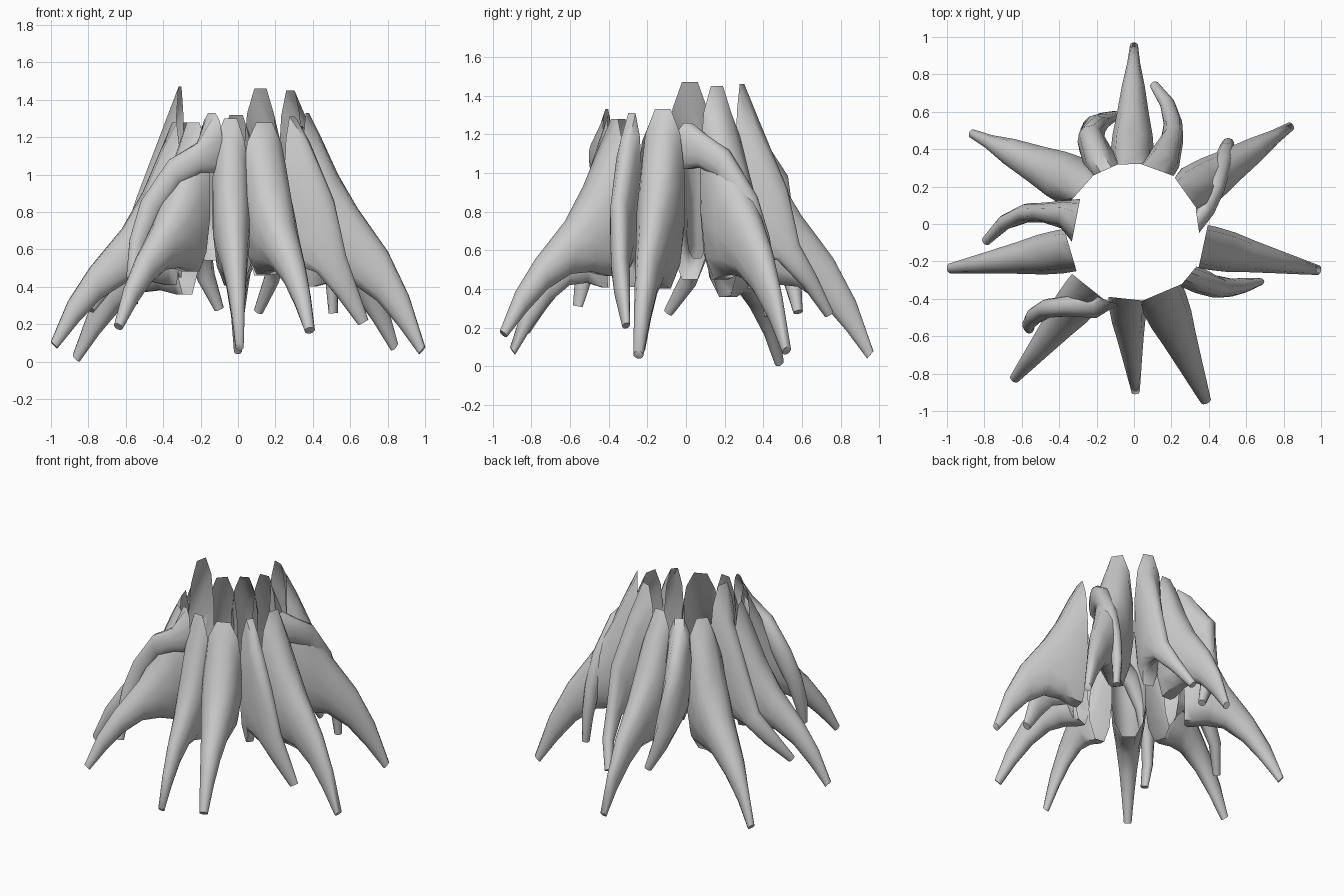
import bpy, math
from mathutils import Vector as V

SIDES = 12
CENTRE = V((0, -0.04, 0))


def loft(name, rings):
    """Open-based tube through rings of (top, bottom, side vector), capped at the tip."""
    verts, faces = [], []
    for i, (top, bot, side) in enumerate(rings):
        mid, up = (top + bot) / 2, (top - bot) / 2
        power = 0.78 if i < 3 else 0.95  # blunter section near the trunk
        for k in range(SIDES):
            a = 2 * math.pi * (k + 0.5) / SIDES
            s = math.copysign(abs(math.sin(a)) ** power, math.sin(a))
            verts.append(mid + up * (math.cos(a) / 0.966) + side * s)
    for i in range(len(rings) - 1):
        for k in range(SIDES):
            a, b = i * SIDES + k, i * SIDES + (k + 1) % SIDES
            faces.append((a, b, b + SIDES, a + SIDES))
    last = (len(rings) - 1) * SIDES
    faces.append(tuple(range(last, last + SIDES)))
    mesh = bpy.data.meshes.new(name)
    mesh.from_pydata(verts, [], faces)
    obj = bpy.data.objects.new(name, mesh)
    bpy.context.collection.objects.link(obj)
    bpy.context.view_layer.objects.active = obj
    obj.select_set(True)
    bpy.ops.object.shade_smooth_by_angle(angle=math.radians(60))
    obj.select_set(False)


def flat_side(d):
    return V((d.y, -d.x, 0)).normalized()


# Shared fin outline: (run, height) on top, (run, height) below, width factor
FIN = [((0.0, 1.0), (0.0, 0.28), 1.0),
       ((0.10, 0.88), (0.06, 0.28), 1.0),
       ((0.25, 0.69), (0.22, 0.30), 0.92),
       ((0.42, 0.53), (0.40, 0.29), 0.74),
       ((0.68, 0.36), (0.60, 0.22), 0.52),
       ((0.86, 0.21), (0.78, 0.115), 0.36),
       ((1.0, 0.03), (0.95, 0.0), 0.22)]


def big_root(name, base, tip, ztop, ztip, w, bulge=0.0, belly=1.0):
    base, tip = V((*base, 0)), V((*tip, 0))
    run = tip - base
    rings = []
    for i, ((ts, tz), (bs, bz), f) in enumerate(FIN):
        f *= belly if 0 < i < 5 else 1
        side = flat_side(base - CENTRE if i == 0 else run) * w * f
        rise = bulge * math.sin(math.pi * ts)
        top = base + run * ts + V((0, 0, ztip + (ztop - ztip) * tz + rise))
        bot = base + run * bs + V((0, 0, ztip + (ztop - ztip) * bz))
        rings.append((top, bot, side))
    loft(name, rings)


def small_root(name, pts):
    """Curved root through points (x, y, z, half height, half width)."""
    rings = []
    for i, (x, y, z, h, w) in enumerate(pts):
        c = V((x, y, z))
        a, b = V(pts[max(i - 1, 0)][:3]), V(pts[min(i + 1, len(pts) - 1)][:3])
        t = (b - a).normalized()
        side = flat_side(c - CENTRE if i == 0 else t)
        normal = side.cross(t).normalized()
        if normal.z < 0:
            normal = -normal
        # upright at the trunk, turning square to the path further out
        up = V((0, 0, 1)).lerp(normal, (0, 0.12, 0.5, 1)[min(i, 3)]).normalized()
        rings.append((c + up * h, c - up * h, side * w))
    loft(name, rings)


# Large buttress roots
big_root("root_back", (-0.01, 0.32), (0.0, 0.97), 1.32, 0.04, 0.10, 0.07, 1.2)
big_root("root_back_right", (0.28, 0.16), (0.85, 0.53), 1.45, 0.06, 0.11, 0.08, 1.2)
big_root("root_right", (0.37, -0.12), (1.0, -0.25), 1.33, 0.04, 0.12, 0.10)
big_root("root_front_right", (0.14, -0.37), (0.39, -0.96), 1.28, 0.15, 0.13)
big_root("root_front", (-0.04, -0.40), (0.01, -0.91), 1.30, 0.06, 0.10)
big_root("root_front_left", (-0.24, -0.34), (-0.65, -0.84), 1.28, 0.17, 0.12)
big_root("root_left", (-0.34, -0.14), (-1.0, -0.24), 1.28, 0.07, 0.12)
big_root("root_back_left", (-0.27, 0.20), (-0.88, 0.49), 1.28, 0.0, 0.11, 0.0, 1.3)

# Smaller curling roots between them
small_root("small_root_back_left", [
    (-0.15, 0.29, 0.91, 0.37, 0.09), (-0.19, 0.35, 0.91, 0.30, 0.09),
    (-0.225, 0.43, 0.82, 0.19, 0.075), (-0.22, 0.50, 0.65, 0.09, 0.065),
    (-0.17, 0.55, 0.45, 0.05, 0.045), (-0.10, 0.58, 0.28, 0.025, 0.025)])
small_root("small_root_back", [
    (0.12, 0.29, 0.96, 0.50, 0.10), (0.16, 0.34, 0.88, 0.37, 0.09),
    (0.20, 0.43, 0.74, 0.20, 0.06), (0.21, 0.53, 0.59, 0.07, 0.05),
    (0.18, 0.64, 0.44, 0.045, 0.04), (0.11, 0.74, 0.27, 0.025, 0.025)])
small_root("small_root_right", [
    (0.34, 0.01, 1.14, 0.12, 0.06), (0.38, 0.08, 1.12, 0.09, 0.055),
    (0.43, 0.19, 1.05, 0.075, 0.055), (0.47, 0.31, 0.85, 0.065, 0.05),
    (0.49, 0.38, 0.65, 0.055, 0.045), (0.50, 0.42, 0.45, 0.04, 0.035),
    (0.51, 0.43, 0.26, 0.025, 0.025)])
small_root("small_root_front_right", [
    (0.29, -0.28, 0.86, 0.45, 0.07), (0.34, -0.30, 0.82, 0.36, 0.07),
    (0.41, -0.33, 0.69, 0.20, 0.06), (0.50, -0.34, 0.52, 0.09, 0.05),
    (0.58, -0.33, 0.38, 0.06, 0.04), (0.67, -0.31, 0.21, 0.03, 0.02)])
small_root("small_root_front_left", [
    (-0.14, -0.41, 1.17, 0.16, 0.06), (-0.21, -0.45, 1.09, 0.08, 0.055),
    (-0.34, -0.44, 1.01, 0.075, 0.055), (-0.46, -0.45, 0.83, 0.065, 0.05),
    (-0.53, -0.49, 0.64, 0.055, 0.045), (-0.56, -0.53, 0.46, 0.045, 0.035),
    (-0.56, -0.56, 0.31, 0.025, 0.025)])
small_root("small_root_left", [
    (-0.31, 0.02, 0.96, 0.51, 0.12), (-0.36, 0.05, 0.86, 0.38, 0.08),
    (-0.46, 0.06, 0.72, 0.18, 0.055), (-0.57, 0.06, 0.58, 0.07, 0.05),
    (-0.69, 0.01, 0.44, 0.05, 0.04), (-0.79, -0.09, 0.28, 0.025, 0.025)])
